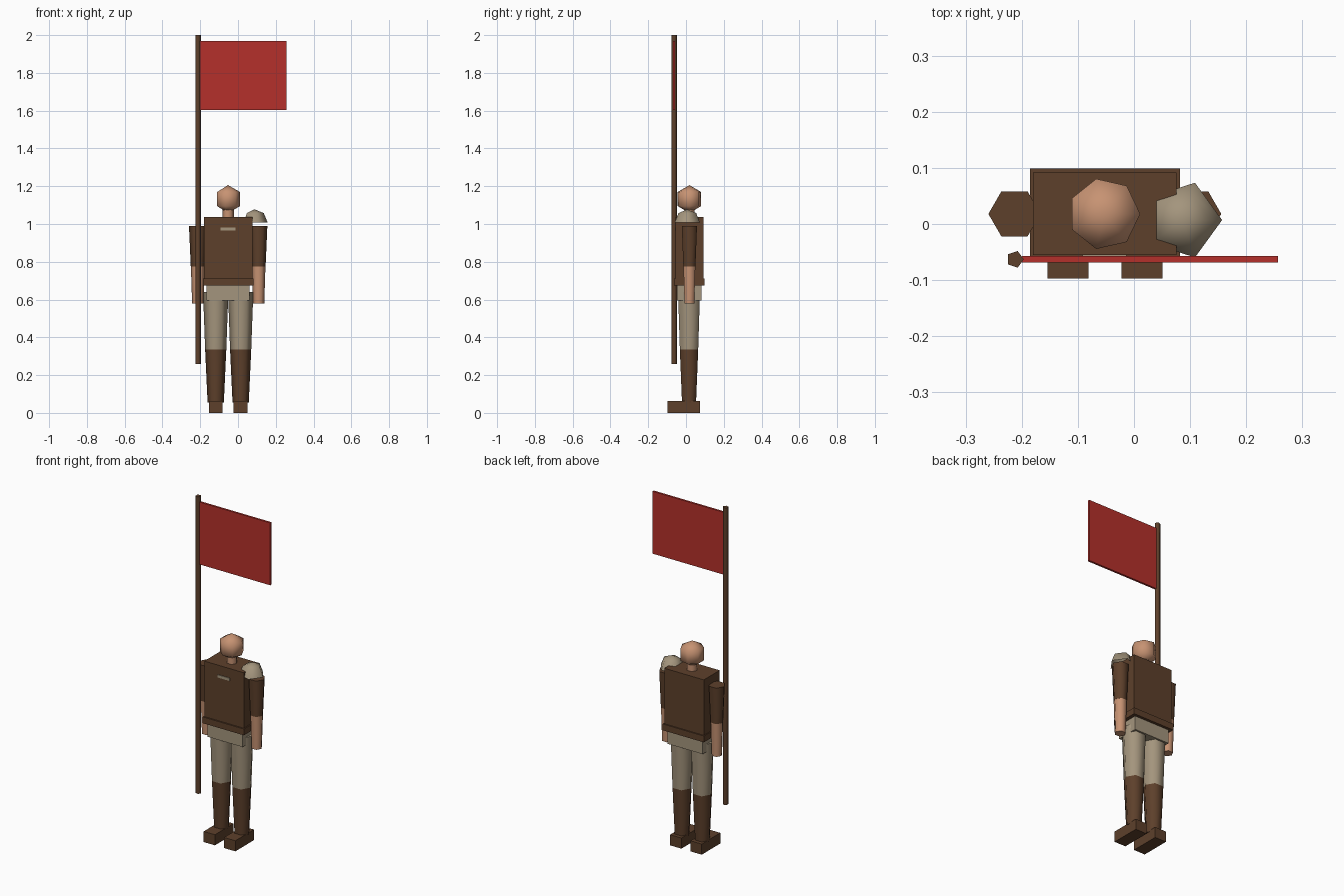
import bpy, bmesh, math

cube = bpy.data.objects.get("Cube")
if cube:
    bpy.data.objects.remove(cube, do_unlink=True)

CX, CY = -0.052, 0.018          # body axis


def material(name, rgb):
    m = bpy.data.materials.new(name)
    m.use_nodes = True
    m.diffuse_color = (*rgb, 1)
    m.node_tree.nodes["Principled BSDF"].inputs["Base Color"].default_value = (*rgb, 1)
    return m


leather = material("brown leather", (0.11, 0.051, 0.024))
cloth = material("beige cloth", (0.37, 0.30, 0.205))
skin = material("skin", (0.57, 0.29, 0.17))
red = material("flag red", (0.46, 0.03, 0.024))


def finish(name, bm, mat, smooth=False):
    mesh = bpy.data.meshes.new(name)
    bmesh.ops.recalc_face_normals(bm, faces=bm.faces)
    bm.to_mesh(mesh)
    bm.free()
    mesh.materials.append(mat)
    if smooth:
        mesh.shade_smooth()
        mesh.set_sharp_from_angle(angle=math.radians(75))
    obj = bpy.data.objects.new(name, mesh)
    bpy.context.collection.objects.link(obj)
    return obj


def box(name, mat, x, y, z):
    """Box from (min, max) pairs."""
    bm = bmesh.new()
    bmesh.ops.create_cube(bm, size=1)
    for v in bm.verts:
        v.co = [lo + (c + 0.5) * (hi - lo) for c, (lo, hi) in zip(v.co, (x, y, z))]
    return finish(name, bm, mat)


def turned(name, mat, x, y, rings, sides=6, capped=True):
    """Upright solid from (height, radius) rings, a corner pointing to +x."""
    bm = bmesh.new()
    loops = []
    for z, r in rings:
        count = sides if r > 0 else 1
        loops.append([bm.verts.new((x + r * math.cos(math.tau * i / sides),
                                    y + r * math.sin(math.tau * i / sides), z))
                      for i in range(count)])
    for a, b in zip(loops, loops[1:]):
        for i in range(sides):
            j = (i + 1) % sides
            quad = [a[i % len(a)], a[j % len(a)], b[j % len(b)], b[i % len(b)]]
            bm.faces.new(list(dict.fromkeys(quad)))
    if capped:
        for loop in (loops[0], loops[-1]):
            if len(loop) > 1:
                bm.faces.new(loop)
    return finish(name, bm, mat, True)


def dome(radius, base, degrees):
    return [(base + radius * math.sin(math.radians(d)),
             0 if abs(d) == 90 else radius * math.cos(math.radians(d))) for d in degrees]


# Trunk
box("torso", leather, (-0.18, 0.076), (-0.055, 0.092), (0.69, 1.037))
box("belt", leather, (-0.185, 0.082), (-0.063, 0.099), (0.675, 0.712))
box("hips", cloth, (-0.166, 0.062), (-0.047, 0.083), (0.595, 0.68))
box("chest_badge", cloth, (-0.092, -0.013), (-0.059, -0.054), (0.966, 0.982))

# Head and neck
turned("neck", skin, CX, CY, [(1.03, 0.03), (1.085, 0.03)])
turned("head", skin, CX - 0.001, CY, dome(0.074, 1.132, (-90, -30, 30, 90)), sides=7)

# Limbs
for side, s in (("right", -1), ("left", 1)):
    ax, lx = CX + s * 0.161, CX + s * 0.066
    turned(side + "_sleeve", leather, ax, CY, [(0.775, 0.037), (0.99, 0.0465)])
    turned(side + "_forearm", skin, ax, CY, [(0.58, 0.03), (0.78, 0.0365)])
    turned(side + "_trouser_leg", cloth, lx, CY - 0.002, [(0.335, 0.056), (0.64, 0.067)])
    turned(side + "_boot", leather, lx, CY - 0.002, [(0.055, 0.043), (0.335, 0.056)])
    box(side + "_shoe", leather, (lx - 0.0365, lx + 0.0365), (-0.097, 0.075), (0, 0.062))

# Shoulder guard on the left arm
turned("left_shoulder_guard", cloth, 0.087, 0.007, dome(0.07, 1.008, (0, 45, 90)),
       sides=5, capped=False)

# Flag and pole
turned("flag_pole", leather, -0.212, -0.063, [(0.26, 0.0155), (2.0, 0.0155)], sides=5)
box("flag", red, (-0.2, 0.257), (-0.069, -0.057), (1.603, 1.968))
